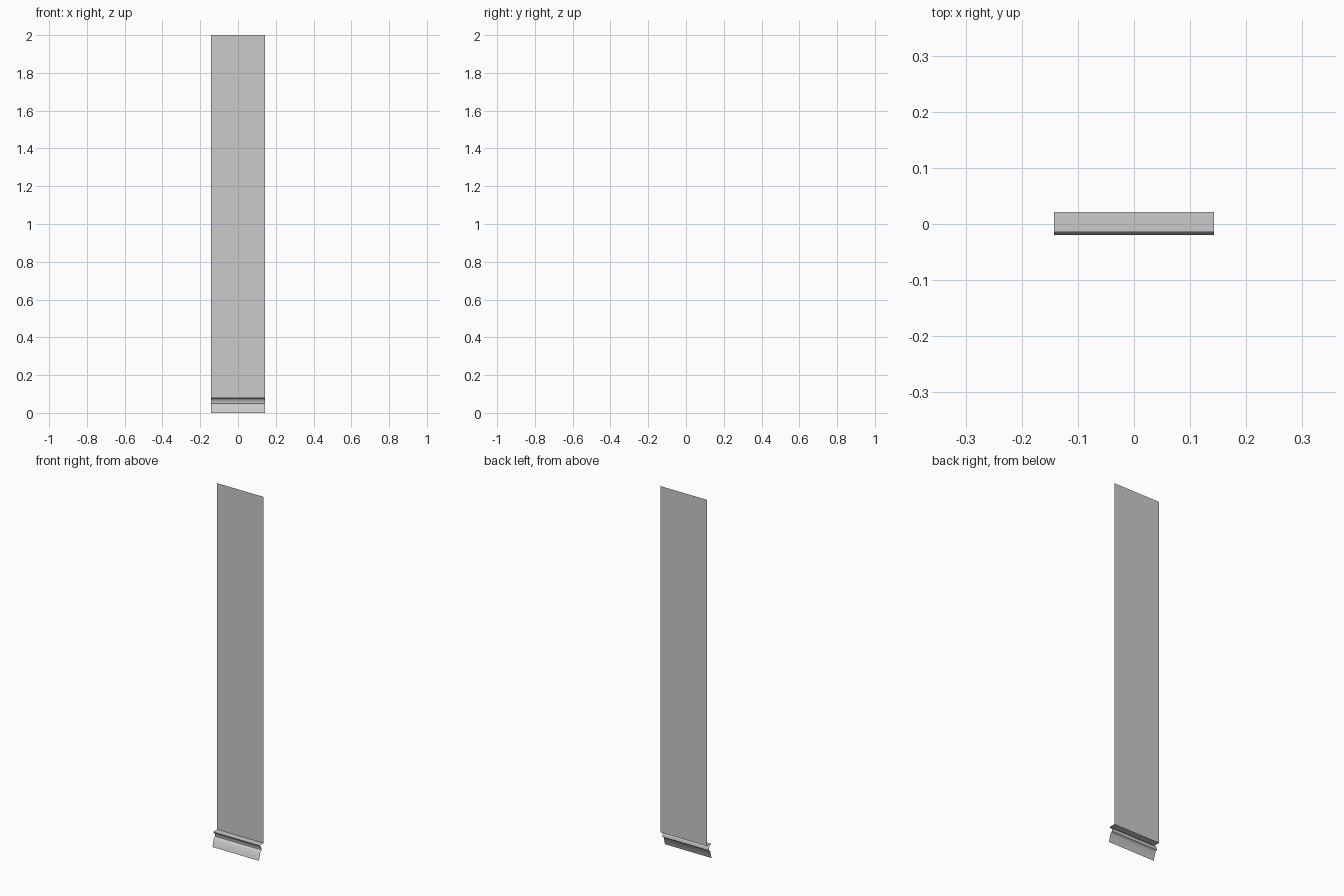
import bpy
import math

if "Cube" in bpy.data.objects:
    bpy.data.objects.remove(bpy.data.objects["Cube"])

HALF = 0.1425  # half width of the strip


def extruded_sheet(name, profile):
    """Sweep an open (y, z) profile along x as a single-skin sheet."""
    verts = [(x, y, z) for y, z in profile for x in (-HALF, HALF)]
    faces = [(2 * i, 2 * i + 1, 2 * i + 3, 2 * i + 2)
             for i in range(len(profile) - 1)]
    mesh = bpy.data.meshes.new(name)
    mesh.from_pydata(verts, [], faces)
    mesh.flip_normals()
    obj = bpy.data.objects.new(name, mesh)
    bpy.context.collection.objects.link(obj)
    bpy.context.view_layer.objects.active = obj
    obj.select_set(True)
    bpy.ops.object.shade_smooth_by_angle(angle=math.radians(30))
    obj.select_set(False)
    return obj


# Tall flat wall panel at the back
extruded_sheet("wall_panel", [(0.021, 0.082), (0.021, 2.0)])

# Moulded skirting: flared foot, step, concave cove, thin lip, top ledge
cove = [(0.004 - 0.018 * (1 - math.cos(t)), 0.05 + 0.028 * math.sin(t))
        for t in [math.pi / 2 * i / 6 for i in range(7)]]
skirting = [(-0.020, 0.0), (-0.008, 0.042), (-0.004, 0.046)] + cove + \
           [(-0.014, 0.082), (0.021, 0.082)]
extruded_sheet("skirting_board", skirting)
